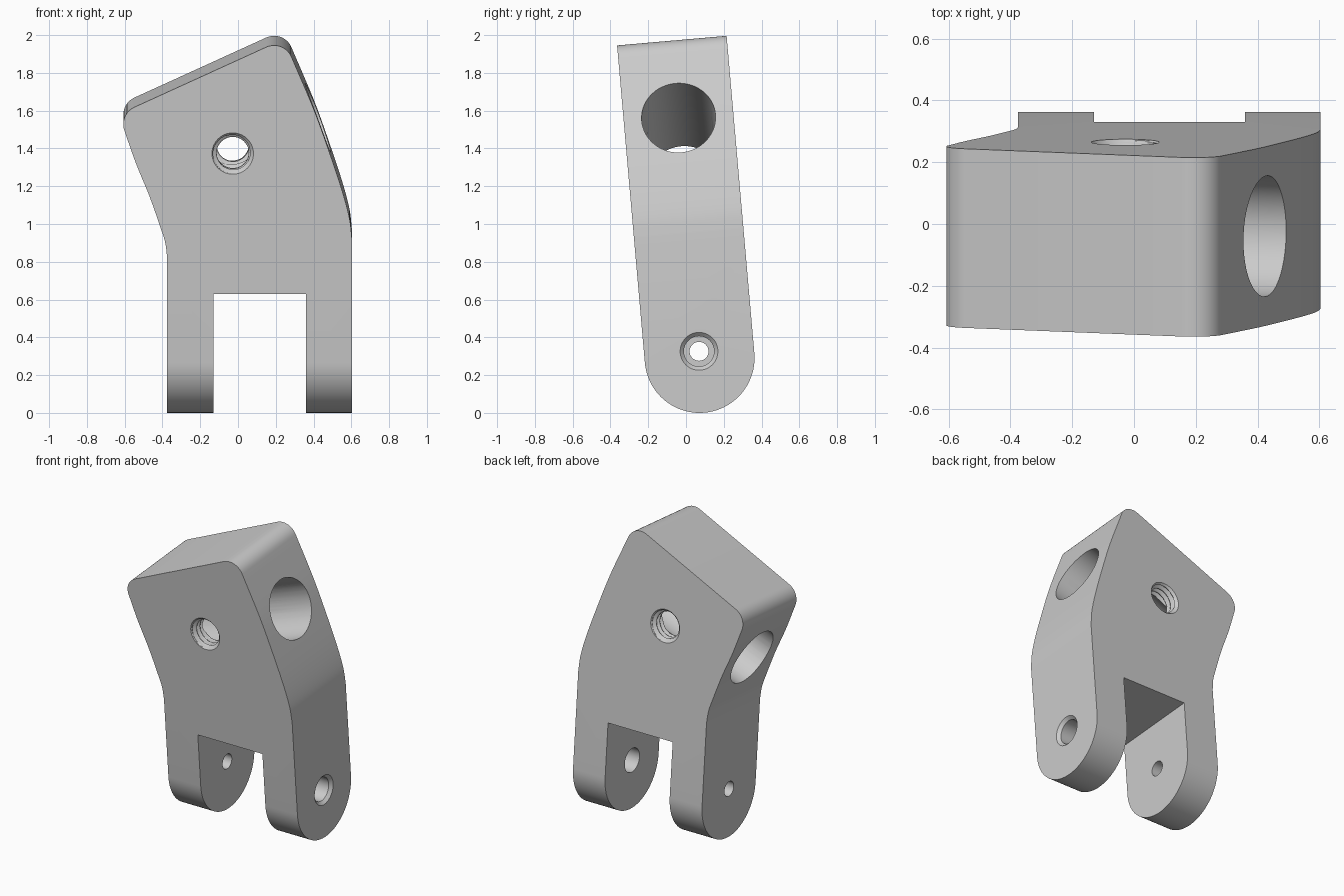
import bpy, bmesh, math
from mathutils import Vector, Matrix

if "Cube" in bpy.data.objects:
    bpy.data.objects.remove(bpy.data.objects["Cube"])

TILT = math.radians(5)
R = 0.291            # half thickness of the bracket
BASE_Z = R - R * math.sin(TILT)


def h(z):
    """Height along the tilted body of a point on the front face."""
    return (z - BASE_Z) / math.cos(TILT)


def make_object(name, bm):
    bmesh.ops.recalc_face_normals(bm, faces=bm.faces)
    mesh = bpy.data.meshes.new(name)
    bm.to_mesh(mesh)
    bm.free()
    ob = bpy.data.objects.new(name, mesh)
    bpy.context.collection.objects.link(ob)
    return ob


def extrude(name, points, offset):
    """Prism from a closed outline of 3D points."""
    bm = bmesh.new()
    face = bm.faces.new([bm.verts.new(p) for p in points])
    new = bmesh.ops.extrude_face_region(bm, geom=[face])["geom"]
    bmesh.ops.translate(bm, vec=offset, verts=[v for v in new if isinstance(v, bmesh.types.BMVert)])
    return make_object(name, bm)


def turned(name, stations, radius, matrix, segs=64):
    """Solid along local z; radius(t, angle) gives its surface."""
    bm = bmesh.new()
    rings = []
    for t in stations:
        angles = [2 * math.pi * i / segs for i in range(segs)]
        rings.append([bm.verts.new((radius(t, a) * math.cos(a), radius(t, a) * math.sin(a), t))
                      for a in angles])
    for a, b in zip(rings, rings[1:]):
        for i in range(segs):
            j = (i + 1) % segs
            bm.faces.new((a[i], a[j], b[j], b[i]))
    bm.faces.new(rings[0])
    bm.faces.new(rings[-1])
    bm.transform(matrix)
    return make_object(name, bm)


def spline(pts, steps=6):
    """Smooth curve through the points."""
    p = [Vector(q) for q in pts]
    p = [2 * p[0] - p[1]] + p + [2 * p[-1] - p[-2]]
    out = []
    for a, b, c, d in zip(p, p[1:], p[2:], p[3:]):
        for k in range(steps):
            t = k / steps
            out.append(0.5 * (2 * b + (c - a) * t + (2 * a - 5 * b + 4 * c - d) * t * t
                              + (3 * b - a - 3 * c + d) * t ** 3))
    return out + [p[-2]]


def fillet(prev, corner, nxt, r, steps=10):
    """Rounded corner between two straight edges."""
    c = Vector(corner)
    u, v = (Vector(prev) - c).normalized(), (Vector(nxt) - c).normalized()
    half = u.angle(v) / 2
    centre = c + (u + v).normalized() * r / math.sin(half)
    start = c + u * r / math.tan(half) - centre
    first = math.atan2(start.y, start.x)
    sweep = math.pi - 2 * half
    return [centre + r * Vector((math.cos(first + sweep * k / steps), math.sin(first + sweep * k / steps)))
            for k in range(steps + 1)]


# Bent outline seen from the front, counter-clockwise
right = [(0.603, 0.92), (0.59, 1.03), (0.55, 1.18), (0.48, 1.39), (0.40, 1.61), (0.285, 1.88)]
left = [(-0.6, 1.49), (-0.54, 1.32), (-0.47, 1.15), (-0.41, 0.98), (-0.385, 0.9), (-0.375, 0.82)]
peak, low = (0.245, 1.98), (-0.633, 1.58)
outline = [Vector((0.603, -0.2))] + spline(right)[:-1]
outline += fillet(right[-1], peak, low, 0.1) + fillet(peak, low, left[0], 0.1)
outline += spline(left)[1:] + [Vector((-0.375, -0.2))]
bracket = extrude("bracket_body", [(p.x, -0.5, h(p.y)) for p in outline], (0, 1, 0))

# Side profile with rounded feet
side = [(-1, R * math.cos(a), R * math.sin(a))
        for a in [math.pi + math.pi * i / 40 for i in range(41)]]
side += [(-1, R, 2.5), (-1, -R, 2.5)]
rounding = extrude("foot_rounding", side, (2, 0, 0))

# Gap between the two legs
top = h(0.63)
gap = extrude("leg_gap", [(-0.13, -1, -1), (0.36, -1, -1), (0.36, -1, top), (-0.13, -1, top)], (0, 2, 0))

# Slanted side bore
middle = Matrix.Translation((-0.028, 0, h(1.373)))
along_x = Matrix.Rotation(math.pi / 2, 4, "Y")
side_bore = turned("side_bore", (-1, 1), lambda t, a: 0.196,
                   middle @ Matrix.Rotation(math.radians(70), 4, "Y"))

# Threaded hole from front to back with countersunk mouths
PITCH = 0.036


def thread(t, a):
    groove = 0.096 + 0.011 * math.sin(2 * math.pi * t / PITCH - a)
    return max(groove, min(0.11, 0.11 - (R - abs(t))))


threaded = turned("threaded_hole", [-0.33 + 0.003 * i for i in range(221)], thread,
                  middle @ Matrix.Rotation(math.pi / 2, 4, "X"), 40)

# Pivot holes: wide and chamfered in one leg, narrow in the other
pivot = Matrix.Translation((0, 0, 0.035)) @ along_x
wide = turned("wide_pivot_hole", (0.2, 0.583, 0.603, 0.7),
              lambda t, a: 0.08 if t < 0.59 else 0.1, pivot)
narrow = turned("narrow_pivot_hole", (-0.6, 0.1), lambda t, a: 0.05, pivot)

# Cut the body
bpy.context.view_layer.objects.active = bracket
for cutter in (rounding, gap, side_bore, threaded, wide, narrow):
    cutter.hide_render = True
    mod = bracket.modifiers.new(cutter.name, "BOOLEAN")
    mod.object = cutter
    mod.operation = "INTERSECT" if cutter is rounding else "DIFFERENCE"
    mod.solver = "EXACT"
    bpy.ops.object.modifier_apply(modifier=mod.name)
    bpy.data.objects.remove(cutter)

# Lean the body forward on its rounded feet
bracket.location = (0, 0.072, R)
bracket.rotation_euler = (TILT, 0, 0)

# Plain grey finish
grey = bpy.data.materials.new("plain_grey")
grey.use_nodes = True
colour = (0.6, 0.6, 0.6, 1)
grey.diffuse_color = colour
grey.node_tree.nodes["Principled BSDF"].inputs["Base Color"].default_value = colour
bracket.data.materials.clear()
bracket.data.materials.append(grey)
for poly in bracket.data.polygons:
    poly.material_index = 0

bpy.ops.object.select_all(action="DESELECT")
bracket.select_set(True)
bpy.ops.object.shade_smooth_by_angle(angle=math.radians(30))
